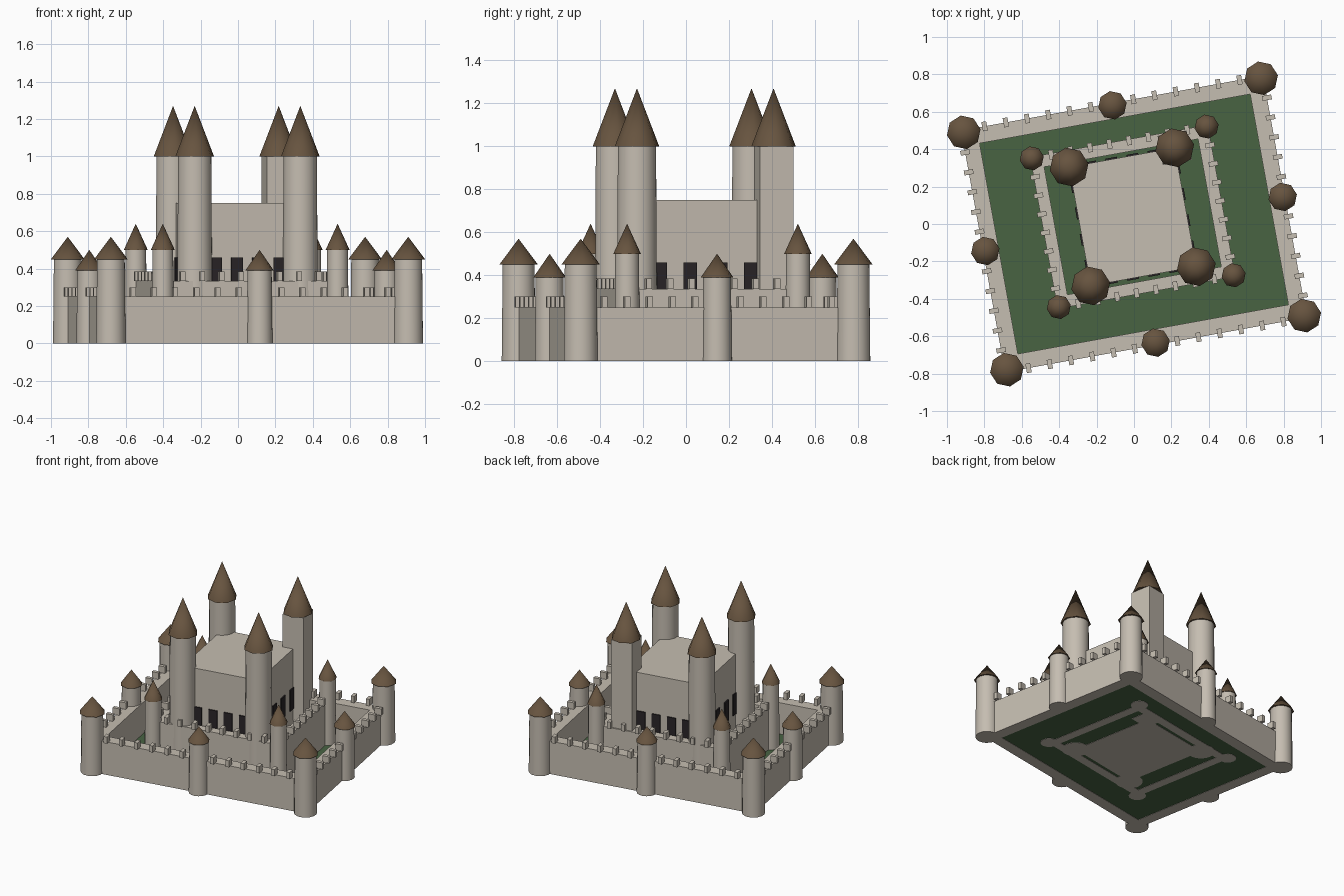
import bpy, bmesh, math
from mathutils import Matrix, Vector

cube = bpy.data.objects.get("Cube")
if cube:
    bpy.data.objects.remove(cube, do_unlink=True)

TURN = Matrix.Rotation(math.radians(10.3), 4, 'Z')   # the whole castle is turned on its site
SIDES = [(1, 1), (1, -1), (-1, 1), (-1, -1)]
INNER_Y = 0.039                                      # inner castle sits slightly back


def material(name, rgb):
    m = bpy.data.materials.new(name)
    m.use_nodes = True
    m.diffuse_color = (*rgb, 1)
    m.node_tree.nodes["Principled BSDF"].inputs["Base Color"].default_value = (*rgb, 1)
    return m


STONE = material("pale_stone", (0.56, 0.51, 0.44))
ROOF = material("brown_roof", (0.135, 0.088, 0.05))
GRASS = material("grass_green", (0.065, 0.125, 0.055))
DARK = material("dark_opening", (0.022, 0.018, 0.02))


def finish(name, bm, mat, smooth=False):
    bm.transform(TURN)
    mesh = bpy.data.meshes.new(name)
    bm.to_mesh(mesh)
    bm.free()
    mesh.materials.append(mat)
    ob = bpy.data.objects.new(name, mesh)
    bpy.context.collection.objects.link(ob)
    if smooth:
        bpy.ops.object.select_all(action='DESELECT')
        ob.select_set(True)
        bpy.context.view_layer.objects.active = ob
        bpy.ops.object.shade_smooth_by_angle(angle=math.radians(50))
    return ob


def add_box(bm, x, y, z0, z1, hx, hy):
    """Box by centre, bottom, top and half sizes."""
    m = Matrix.Translation((x, y, (z0 + z1) / 2)) @ Matrix.Diagonal((2 * hx, 2 * hy, z1 - z0, 1))
    bmesh.ops.create_cube(bm, size=1, matrix=m)


def box(name, mat, *dims):
    bm = bmesh.new()
    add_box(bm, *dims)
    return finish(name, bm, mat)


def cone(name, mat, x, y, z0, z1, r0, r1, sides):
    bm = bmesh.new()
    bmesh.ops.create_cone(bm, cap_ends=True, segments=sides, radius1=r0, radius2=r1,
                          depth=z1 - z0, matrix=Matrix.Translation((x, y, (z0 + z1) / 2)))
    return finish(name, bm, mat, True)


def tower(name, x, y, r, height, roof_r, tip):
    cone(name, STONE, x, y, 0, height, r, r * 0.94, 16)
    cone(name + "_roof", ROOF, x, y, height, tip, roof_r, 0, 8)


def curtain_wall(name, cy, hx, hy, thick, height):
    """Hollow rectangular wall ring made from mitred quads."""
    bm = bmesh.new()
    rings = []
    for inset, z in ((0, 0), (0, height), (thick, height), (thick, 0)):
        a, b = hx - inset, hy - inset
        rings.append([bm.verts.new((sx * a, cy + sy * b, z))
                      for sx, sy in ((-1, -1), (1, -1), (1, 1), (-1, 1))])
    for k in range(4):
        lo, hi = rings[k], rings[(k + 1) % 4]
        for i in range(4):
            j = (i + 1) % 4
            bm.faces.new((lo[i], lo[j], hi[j], hi[i]))
    bmesh.ops.recalc_face_normals(bm, faces=bm.faces)
    return finish(name, bm, STONE)


def merlons(name, cy, hx, hy, z, nx, ny, span_x, span_y):
    """Battlement teeth straddling the outer wall edge."""
    bm = bmesh.new()
    for s in (-1, 1):
        for i in range(1, nx):
            add_box(bm, span_x * (2 * i / nx - 1), cy + s * hy, z, z + 0.05, 0.013, 0.025)
        for i in range(1, ny):
            add_box(bm, s * hx, cy + span_y * (2 * i / ny - 1), z, z + 0.05, 0.025, 0.013)
    return finish(name, bm, STONE)


# Courtyard lawn
box("lawn", GRASS, 0, 0, 0.002, 0.012, 0.76, 0.6)

# Outer wall with corner and mid-wall towers
curtain_wall("outer_wall", 0, 0.82, 0.657, 0.085, 0.25)
merlons("outer_merlons", 0, 0.82, 0.657, 0.25, 14, 12, 0.808, 0.645)
for sx, sy in SIDES:
    tower("outer_corner_tower", sx * 0.808, sy * 0.645, 0.08, 0.45, 0.091, 0.57)
for s in (-1, 1):
    tower("outer_middle_tower", 0, s * 0.645, 0.07, 0.39, 0.077, 0.5)
    tower("outer_middle_tower", s * 0.808, 0, 0.07, 0.39, 0.077, 0.5)

# Inner wall with slim corner towers
curtain_wall("inner_wall", INNER_Y, 0.483, 0.412, 0.065, 0.335)
merlons("inner_merlons", INNER_Y, 0.475, 0.405, 0.335, 9, 8, 0.475, 0.404)
for sx, sy in SIDES:
    tower("inner_corner_tower", sx * 0.475, INNER_Y + sy * 0.404, 0.06, 0.5, 0.065, 0.64)

# Keep with tall corner towers, the back left one square
KX, KY = 0.287, 0.323
box("keep", STONE, 0, INNER_Y, 0, 0.75, KX, KY)
for sx, sy in SIDES:
    x, y = sx * KX, INNER_Y + sy * KY
    if (sx, sy) == (1, 1):
        box("square_keep_tower", STONE, x, y, 0, 1, 0.079, 0.079)
        cone("square_keep_tower_roof", ROOF, x, y, 1, 1.27, 0.105, 0, 8)
    else:
        tower("keep_tower", x, y, 0.096, 1, 0.105, 1.27)

# Dark openings on all four keep walls
bm = bmesh.new()
for s in (-1, 1):
    for k in (-1.5, -0.5, 0.5, 1.5):
        add_box(bm, k * 0.115, INNER_Y + s * (KY + 0.004), 0.3, 0.46, 0.032, 0.0045)
        add_box(bm, s * (KX + 0.004), INNER_Y + k * 0.143, 0.3, 0.46, 0.0045, 0.032)
finish("keep_openings", bm, DARK)
